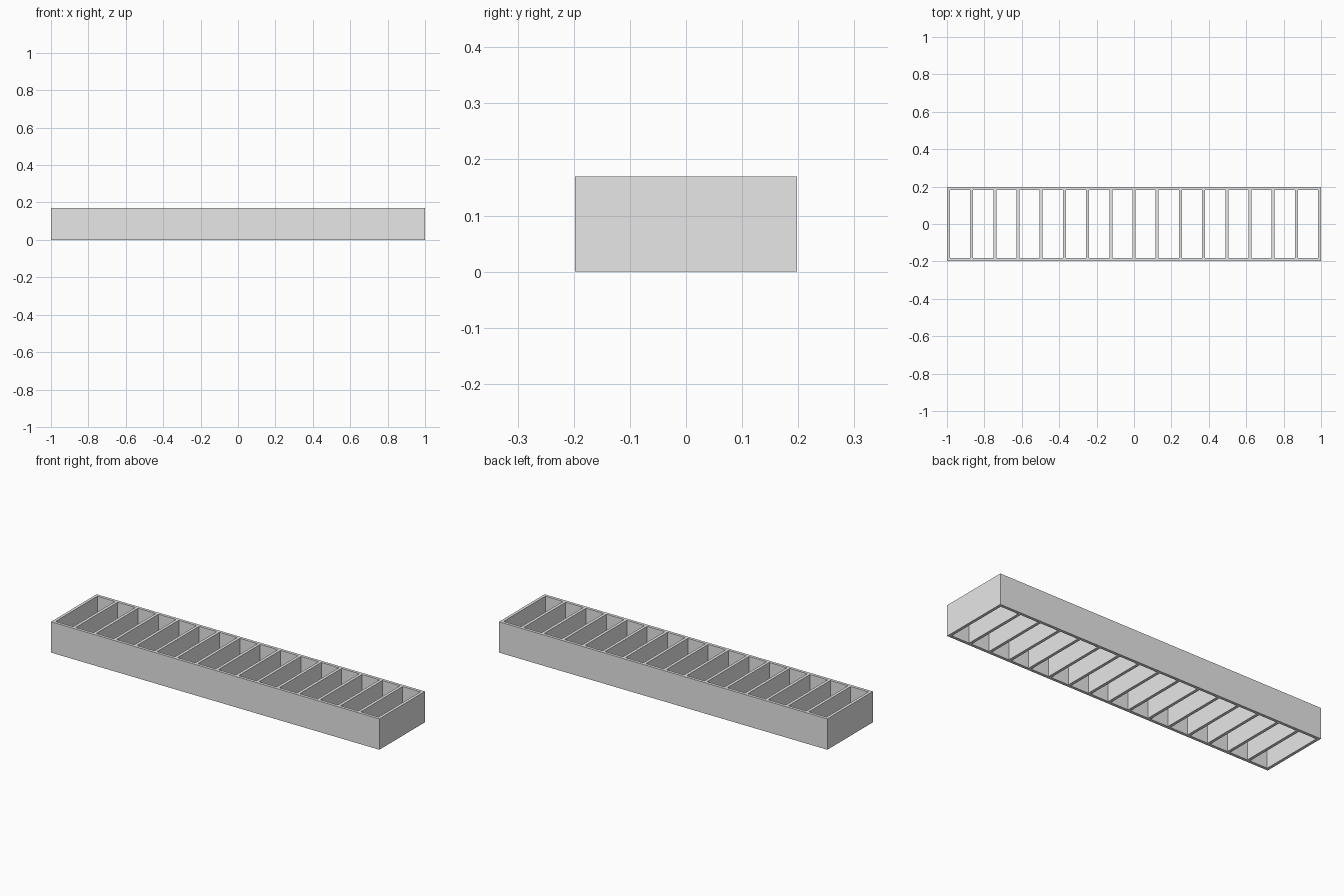
import bpy

LENGTH, WIDTH, HEIGHT = 2.0, 0.396, 0.17
BOARD = 0.016   # thickness of every board
BAYS = 16       # open bays between the cross boards

cube = bpy.data.objects.get("Cube")
if cube:
    bpy.data.objects.remove(cube, do_unlink=True)

grey = bpy.data.materials.new("light_grey")
grey.use_nodes = True
grey.diffuse_color = (0.8, 0.8, 0.8, 1)
grey.node_tree.nodes["Principled BSDF"].inputs["Base Color"].default_value = (0.8, 0.8, 0.8, 1)


def board(name, x, y, size_x, size_y):
    """Upright board resting on the ground."""
    bpy.ops.mesh.primitive_cube_add(size=1, location=(x, y, HEIGHT / 2))
    obj = bpy.context.object
    obj.name = name
    obj.scale = (size_x, size_y, HEIGHT)
    bpy.ops.object.transform_apply(location=False, rotation=False, scale=True)
    obj.data.materials.append(grey)
    return obj


# Long rim boards, front and back
rim_y = (WIDTH - BOARD) / 2
board("front_rim", 0, -rim_y, LENGTH, BOARD)
board("back_rim", 0, rim_y, LENGTH, BOARD)

# Evenly spaced cross boards; the first and last close the ends
spacing = (LENGTH - BOARD) / BAYS
for i in range(BAYS + 1):
    if i == 0:
        name = "right_end_board"
    elif i == BAYS:
        name = "left_end_board"
    else:
        name = f"cross_board_{i}"
    board(name, (i - BAYS / 2) * spacing, 0, BOARD, WIDTH - 2 * BOARD)
